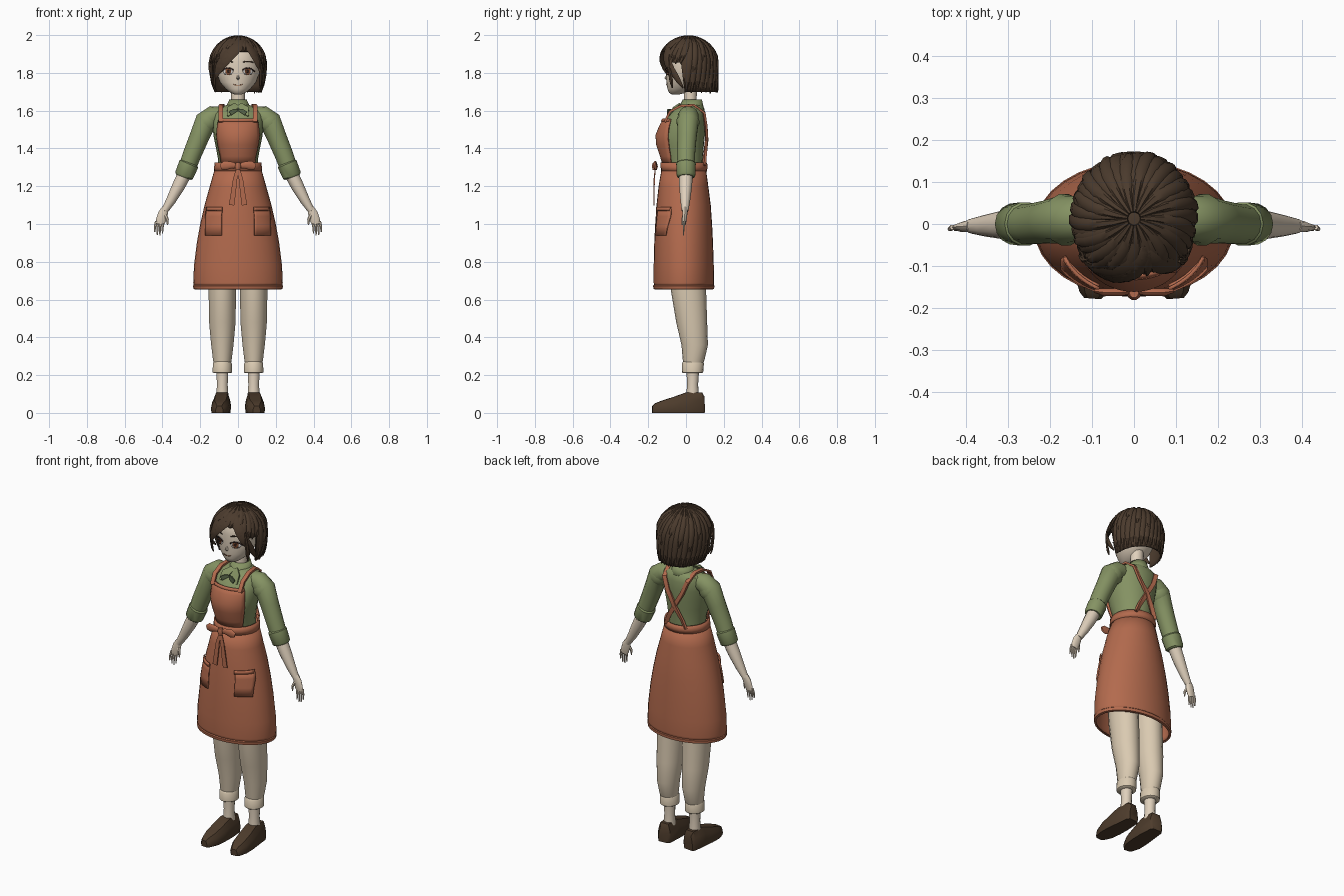
import bpy, bmesh, math, random
from mathutils import Vector

if "Cube" in bpy.data.objects:
    bpy.data.objects.remove(bpy.data.objects["Cube"])
random.seed(4)
pi, sin, cos = math.pi, math.sin, math.cos


def material(name, r, g, b):
    m = bpy.data.materials.new(name)
    m.diffuse_color = (r, g, b, 1)
    m.use_nodes = True
    m.node_tree.nodes["Principled BSDF"].inputs["Base Color"].default_value = m.diffuse_color
    return m


SKIN = material("skin", 0.74, 0.63, 0.50)
PANTS = material("cream_trousers", 0.70, 0.59, 0.44)
APRON = material("terracotta", 0.45, 0.145, 0.075)
GREEN = material("sage_green", 0.235, 0.29, 0.125)
DARKGREEN = material("dark_green", 0.09, 0.12, 0.06)
HAIR = material("dark_brown_hair", 0.07, 0.043, 0.026)
SHOE = material("brown_leather", 0.075, 0.045, 0.025)
WHITE = material("eye_white", 0.85, 0.82, 0.78)
IRIS = material("brown_iris", 0.25, 0.08, 0.03)
LINE = material("dark_line", 0.03, 0.015, 0.012)


def grid_object(name, rows, mat, closed=True, caps=(True, True), thick=0):
    """Skin rows of points into a surface."""
    bm = bmesh.new()
    vs = [[bm.verts.new(p) for p in row] for row in rows]
    n = len(rows[0])
    for r0, r1 in zip(vs, vs[1:]):
        for i in range(n if closed else n - 1):
            j = (i + 1) % n
            bm.faces.new((r0[i], r0[j], r1[j], r1[i]))
    if closed:
        for cap, row in zip(caps, (vs[0], vs[-1])):
            if cap:
                bm.faces.new(row)
    bmesh.ops.recalc_face_normals(bm, faces=bm.faces)
    me = bpy.data.meshes.new(name)
    bm.to_mesh(me)
    bm.free()
    me.materials.append(mat)
    ob = bpy.data.objects.new(name, me)
    bpy.context.collection.objects.link(ob)
    if thick:
        mod = ob.modifiers.new("thickness", "SOLIDIFY")
        mod.thickness, mod.offset = thick, 0
    return ob


def loft(name, rings, mat, cx=0, n=24, **kw):
    """Stack of ellipses: (z, half width, front y, back y)."""
    rows = [[(cx + rx * sin(2 * pi * i / n), (f + b) / 2 - (b - f) / 2 * cos(2 * pi * i / n), z)
             for i in range(n)] for z, rx, f, b in rings]
    return grid_object(name, rows, mat, **kw)


def tube(name, path, radii, mat, up=(0, 1, 0), n=10, section=None):
    """Sweep a section along a path; radii are (across, along up)."""
    section = section or [(cos(2 * pi * i / n), sin(2 * pi * i / n)) for i in range(n)]
    path = [Vector(p) for p in path]
    rows = []
    for i, p in enumerate(path):
        t = (path[min(i + 1, len(path) - 1)] - path[max(i - 1, 0)]).normalized()
        hint = Vector(up(p) if callable(up) else up)
        v = t.cross(hint).normalized()
        u = v.cross(t)
        r = radii[i] if isinstance(radii[i], tuple) else (radii[i], radii[i])
        rows.append([p + v * a * r[0] + u * b * r[1] for a, b in section])
    return grid_object(name, rows, mat)


def front_y(rings, x, z):
    """Front surface of a loft at x, z."""
    rs = sorted(rings)
    z = min(max(z, rs[0][0]), rs[-1][0])
    for a, b in zip(rs, rs[1:]):
        if a[0] <= z <= b[0]:
            k = (z - a[0]) / (b[0] - a[0])
            _, rx, f, bk = [p + (q - p) * k for p, q in zip(a, b)]
            return (f + bk) / 2 - (bk - f) / 2 * math.sqrt(max(0, 1 - (x / rx) ** 2))


def plate(name, rows, rings, mat, off=0.004, thick=0.004, cols=8):
    """Thin plate hugging a loft's front; rows are (z, x0, x1)."""
    pts = []
    for z, x0, x1 in rows:
        xs = [x0 + (x1 - x0) * i / cols for i in range(cols + 1)]
        pts.append([(x, front_y(rings, x, z) - off, z) for x in xs])
    return grid_object(name, pts, mat, closed=False, thick=thick)


def oval(cx, cz, w, h):
    return [(cz + h * sin(a), cx - w * cos(a), cx + w * cos(a))
            for a in [-1.5 + 3 * i / 8 for i in range(9)]]


def stroke(name, pts, h, rings, mat, off):
    """Thin painted line through x, z points."""
    grid_object(name, [[(x, front_y(rings, x, z) - off, z + s * h) for x, z in pts] for s in (-1, 1)],
                mat, closed=False, thick=0.002)


# Torso and apron
TORSO = [(1.27, .105, -.10, .085), (1.34, .105, -.115, .088), (1.41, .118, -.142, .094),
         (1.47, .13, -.147, .1), (1.53, .135, -.122, .103), (1.58, .135, -.088, .103),
         (1.61, .115, -.055, .097), (1.63, .06, -.03, .085)]
SKIRT = [(.665, .23, -.166, .143), (.69, .234, -.168, .145), (.78, .23, -.168, .144), (.9, .215, -.165, .14),
         (1.0, .197, -.16, .135), (1.1, .174, -.153, .128), (1.2, .146, -.142, .115), (1.31, .115, -.123, .1)]
loft("blouse", TORSO, GREEN)
loft("skirt", SKIRT, APRON, n=32, caps=(False, False), thick=.006)
loft("skirt_hem", [(.655, .224, -.163, .138), (.658, .234, -.17, .147), (.672, .236, -.172, .148),
                   (.678, .23, -.166, .143)], APRON, n=32, caps=(False, False), thick=.005)
loft("waistband", [(1.28, .124, -.128, .106), (1.3, .123, -.13, .11), (1.325, .119, -.13, .108)],
     APRON, caps=(False, False), thick=.008)
plate("bib", [(1.31, -.085, .085), (1.36, -.092, .092), (1.42, -.105, .105), (1.47, -.112, .112),
              (1.52, -.108, .108), (1.555, -.1, .1)], TORSO, APRON, .01, .01, 14)
plate("bib_hem", [(1.543, -.104, .104), (1.557, -.1, .1)], TORSO, APRON, .017, .008, 14)
FLAT = [(-1, -1), (1, -1), (1, 1), (-1, 1)]
for s in (1, -1):
    # Shoulder strap crossing over the back
    tube("apron_strap", [(s * .09, -.112, 1.54), (s * .092, -.085, 1.595), (s * .09, -.03, 1.625),
                         (s * .085, .04, 1.63), (s * .075, .095, 1.59), (s * .048, .105, 1.52),
                         (0, .109 + s * .003, 1.44), (-s * .045, .1, 1.36), (-s * .065, .095, 1.31)],
         [(.012, .006)] * 9, APRON, up=lambda p: (0, p.y - .01, p.z - 1.45), section=FLAT)
    # Pocket with folded top
    lo, hi = sorted((s * .087, s * .172)), sorted((s * .083, s * .165))
    plate("pocket", [(.94, *lo), (.99, *lo), (1.04, *lo), (1.08, *hi)], SKIRT, APRON, .01, .009)
    plate("pocket_hem", [(1.07, *hi), (1.09, *hi)], SKIRT, APRON, .017, .008)
    # Waist bow loop and tail
    tube("bow_loop", [(0, -.16, 1.305), (s * .03, -.163, 1.312), (s * .07, -.163, 1.31), (s * .092, -.16, 1.303)],
         [(.01, .006), (.017, .009), (.025, .01), (.014, .005)], APRON)
    tube("bow_tail", [(0, -.162, 1.3), (s * .015, -.168, 1.24), (s * .024, -.169, 1.17), (s * .034, -.169, 1.1)],
         [(.007, .003), (.011, .003), (.013, .003), (.014, .002)], APRON, section=FLAT)
tube("bow_knot", [(0, -.165, 1.325), (0, -.165, 1.305), (0, -.165, 1.285)], [.011, .017, .011], APRON)

# Neck and collar
loft("neck", [(1.58, .042, -.015, .07), (1.64, .036, -.01, .055), (1.74, .036, -.012, .06)], SKIN)
loft("collar", [(1.605, .075, -.055, .095), (1.63, .056, -.028, .087), (1.658, .043, -.014, .082)],
     GREEN, caps=(False, False), thick=.006)
for s in (1, -1):
    tube("collar_point", [(s * .008, -.035, 1.632), (s * .035, -.07, 1.605), (s * .055, -.092, 1.572)],
         [(.014, .004), (.024, .005), (.004, .003)], GREEN, up=(0, -1, .5), section=FLAT)
    tube("collar_ribbon", [(0, -.08, 1.605), (s * .022, -.094, 1.598), (s * .042, -.098, 1.585)],
         [(.004, .004), (.011, .005), (.012, .003)], DARKGREEN, section=FLAT)

for s in (1, -1):
    P = lambda *pts: [(s * x, y, z) for x, y, z in pts]
    # Arms
    tube("sleeve", P((.09, .015, 1.575), (.13, .013, 1.572), (.17, .01, 1.545), (.205, .005, 1.46),
                     (.242, 0, 1.37), (.28, 0, 1.27)), [.046, .055, .058, .052, .049, .045], GREEN, n=14)
    tube("shoulder_fold", P((.145, .012, 1.562), (.165, .01, 1.54), (.18, .008, 1.515)), [.053, .063, .053],
         GREEN, n=14)
    tube("sleeve_cuff", P((.257, 0, 1.325), (.26, 0, 1.318), (.286, 0, 1.256), (.289, 0, 1.248)),
         [.046, .053, .05, .042], GREEN, n=14)
    tube("forearm", P((.275, 0, 1.28), (.315, -.002, 1.2), (.355, -.004, 1.125), (.388, -.005, 1.07)),
         [.037, .034, .026, .018], SKIN, n=12)
    tube("palm", P((.384, -.005, 1.085), (.397, -.006, 1.055), (.408, -.008, 1.02), (.414, -.008, 1.0)),
         [(.018, .015), (.026, .014), (.026, .011), (.022, .007)], SKIN)
    for i in range(4):
        x, drop = .396 + i * .0125, (.05, .062, .058, .042)[i]
        tube("finger", P((x, -.008, 1.015), (x + .003 + i * .001, -.012, .985), (x + .004 + i * .001, -.014, 1 - drop)),
             [.0065, .006, .003], SKIN, n=6)
    tube("thumb", P((.386, -.01, 1.05), (.374, -.018, 1.025), (.373, -.02, .995)), [.009, .008, .003], SKIN, n=6)
    # Legs
    cx = s * .083
    loft("trouser_leg", [(.25, .044, -.01, .085), (.28, .05, -.017, .098), (.36, .06, -.024, .116),
                         (.48, .071, -.052, .112), (.66, .074, -.082, .106), (.95, .074, -.09, .1)], PANTS, cx, 18)
    loft("trouser_cuff", [(.21, .045, -.015, .085), (.215, .052, -.021, .091), (.262, .051, -.022, .095),
                          (.272, .045, -.015, .09)], PANTS, cx, 18)
    loft("ankle", [(.08, .034, .0, .07), (.15, .029, .006, .064), (.23, .033, .002, .07)], SKIN, s * .083, 14)
    # Shoes
    tube("shoe", P((.083, .097, 0), (.084, .085, 0), (.086, .0, 0), (.09, -.06, 0), (.094, -.12, 0),
                   (.098, -.165, 0), (.099, -.178, 0)),
         [(.03, .085), (.042, .108), (.05, .108), (.053, .086), (.05, .067), (.032, .05), (.02, .036)],
         SHOE, up=(0, 0, 1), section=[(-.9, 0), (.9, 0), (1, .3), (.88, .65), (.6, 1), (-.6, 1), (-.88, .65), (-1, .3)])

# Head and face
HEAD = [(1.686, .018, -.075, -.035), (1.695, .04, -.09, .0), (1.715, .065, -.098, .04), (1.75, .096, -.103, .075),
        (1.8, .114, -.105, .1), (1.86, .12, -.108, .12), (1.91, .11, -.1, .12), (1.95, .08, -.07, .1)]
loft("head", HEAD, SKIN, n=28)
tube("nose", [(0, -.1, 1.79), (0, -.108, 1.772), (0, -.1, 1.763)], [.004, .008, .004], SKIN, n=6)
for s in (1, -1):
    x = s * .052
    plate("eye_white", oval(x, 1.81, .027, .019), HEAD, WHITE, .002, .002)
    plate("iris", oval(x, 1.809, .015, .018), HEAD, IRIS, .004, .002)
    plate("pupil", oval(x, 1.809, .007, .01), HEAD, LINE, .006, .002)
    stroke("upper_lash", [(x + s * d, 1.826 - 14 * d * d) for d in (-.028, -.014, 0, .014, .028, .036)],
           .0035, HEAD, LINE, .006)
    stroke("lower_lash", [(x + s * d, 1.79 + 8 * d * d) for d in (-.016, 0, .018)], .0012, HEAD, LINE, .005)
    stroke("eyebrow", [(x + s * d, 1.862 - 8 * d * d) for d in (-.026, -.01, .01, .03)], .003, HEAD, HAIR, .004)
stroke("mouth", [(.006 * i, 1.734 + .0003 * i * i) for i in range(-4, 5)], .002, HEAD, IRIS, .004)


# Hair: domed bob described by azimuth from the front and angle from the crown
def hair_pt(phi, a, k=1.0):
    q = max(0, a - pi / 2)
    r = sin(min(a, pi / 2)) * k
    z = 1.84 + .153 * k * cos(a) if a < pi / 2 else 1.84 - .145 * q
    taper = 1 - .18 * q * q * abs(sin(phi))
    return Vector((.15 * r * taper * sin(phi), .013 - .158 * r * cos(phi), z))


def hair_end(phi):
    d = abs(math.degrees(math.remainder(phi, 2 * pi)))
    return 1.08 if d < 40 else 1.5 if d < 82 else pi / 2 + 1


N = 48
grid_object("hair_cap", [[hair_pt(2 * pi * i / N, .05 + (hair_end(2 * pi * i / N) - .08) * j / 10, .95)
                          for i in range(N)] for j in range(11)], HAIR, caps=(True, False), thick=.008)


def outward(p):
    return (p.x, p.y - .013, max(0, p.z - 1.84))


def lock(name, p0, p1, a0, a1, w, k=.97):
    m = 8
    path = [hair_pt(p0 + (p1 - p0) * (i / m) ** 1.2, a0 + (a1 - a0) * i / m, k) for i in range(m + 1)]
    radii = [(w * (.3 + .7 * sin(pi * min(.5, i / m))) * (1 if i < m - 1 else .7 if i < m else .2),
              .007 if i < m else .003) for i in range(m + 1)]
    tube(name, path, radii, HAIR, up=outward, n=6)


for i in range(34):
    phi = 2 * pi * i / 34
    end = hair_end(phi)
    lock("hair_lock", phi + .25, phi, .12, end + random.uniform(-.05, .03), .0165, random.uniform(.965, .99))
    # Shorter upper layer
    if i % 2:
        lock("hair_layer", phi + .3, phi + .05, .1, min(end, random.uniform(1.3, 2.0)), .015, 1.0)
# Swept fringe from the side parting
R = math.radians
for end, a1, w in ((-30, 1.25, .03), (-46, 1.5, .03), (-58, 1.8, .028), (-68, 2.05, .024), (-78, 2.3, .02)):
    lock("fringe_left", R(22), R(end), .45, a1, w, 1.0)
for end, a1, w in ((46, 1.45, .026), (58, 1.85, .026), (68, 2.1, .022), (80, 2.4, .018)):
    lock("fringe_right", R(20), R(end), .45, a1, w, 1.0)
lock("loose_strand_left", R(-50), R(-62), 1.2, 2.45, .008, 1.02)
lock("loose_strand_right", R(48), R(58), 1.2, 2.4, .012, 1.02)

# Smooth shading with crisp edges
bpy.ops.object.select_all(action="SELECT")
bpy.context.view_layer.objects.active = bpy.context.selected_objects[0]
bpy.ops.object.shade_smooth_by_angle(angle=math.radians(40))
